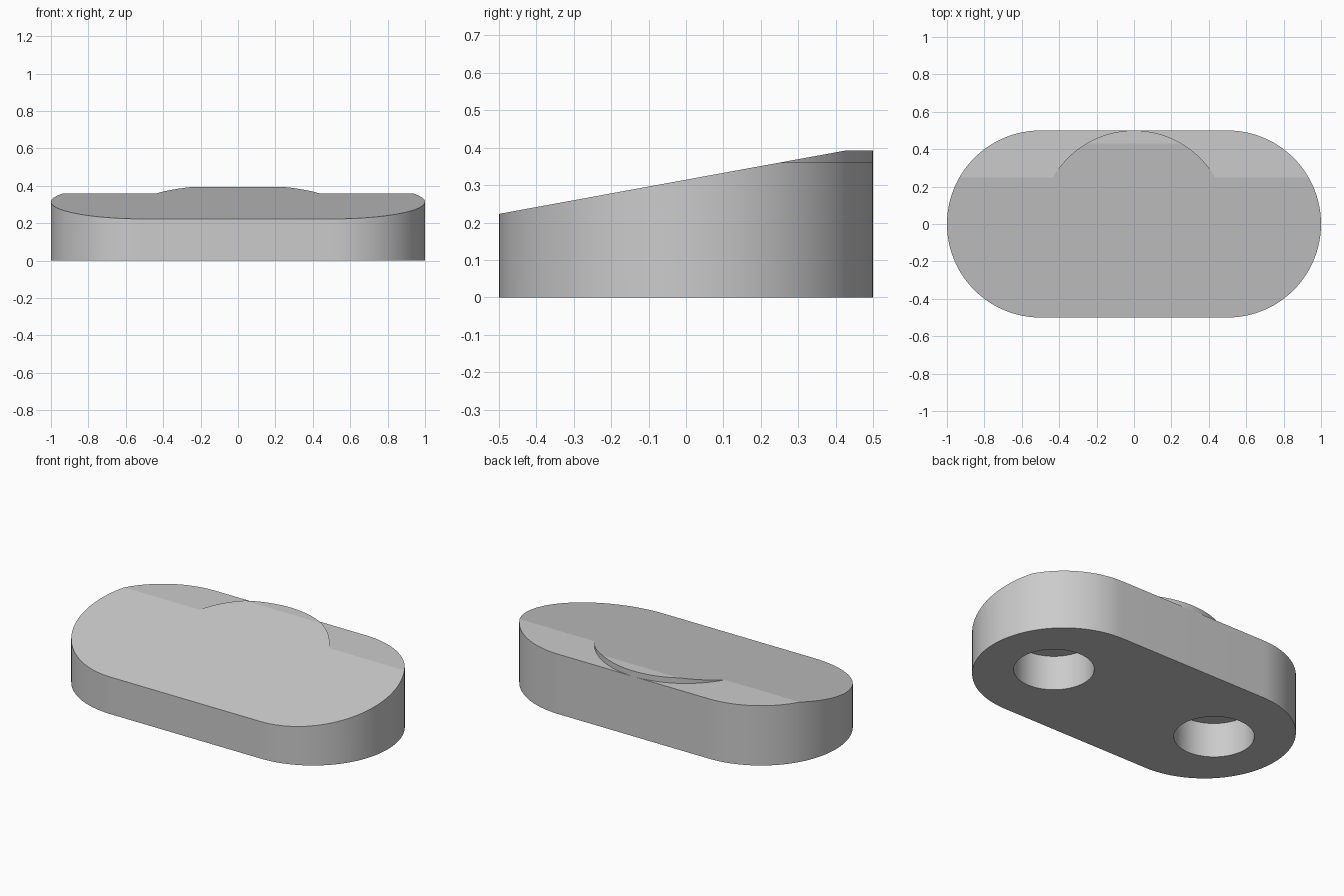
import bpy, bmesh, math
from mathutils import Vector

cube = bpy.data.objects.get("Cube")
if cube:
    bpy.data.objects.remove(cube, do_unlink=True)

# Main dimensions
RADIUS = 0.5
SHOULDER_Z = 0.36
CROWN_Z = 0.393
SLOPE = (0.393 - 0.223) / 0.93
SLOPE_POINT = Vector((0, -0.5, 0.223))
SLOPE_NORMAL = Vector((0, -SLOPE, 1)).normalized()

grey = bpy.data.materials.new("plain grey")
grey.use_nodes = True
color = (0.6, 0.6, 0.6, 1)
grey.diffuse_color = color
grey.node_tree.nodes["Principled BSDF"].inputs["Base Color"].default_value = color


def arc(cx, r, start, sweep, steps):
    return [(cx + r * math.cos(start + sweep * i / steps),
             r * math.sin(start + sweep * i / steps)) for i in range(steps + 1)]


def prism(name, outline, z0, z1, slope=False, open_bottom=False):
    """Extrude an outline upward and optionally trim it along the sloping top."""
    bm = bmesh.new()
    base = bm.faces.new([bm.verts.new((x, y, z0)) for x, y in outline])
    result = bmesh.ops.extrude_face_region(bm, geom=[base], use_keep_orig=True)
    verts = [v for v in result["geom"] if isinstance(v, bmesh.types.BMVert)]
    bmesh.ops.translate(bm, verts=verts, vec=(0, 0, z1 - z0))
    if slope:
        geom = bm.verts[:] + bm.edges[:] + bm.faces[:]
        bmesh.ops.bisect_plane(bm, geom=geom, dist=1e-6, plane_co=SLOPE_POINT,
                               plane_no=SLOPE_NORMAL, clear_outer=True)
        rim = [e for e in bm.edges if e.is_boundary]
        bmesh.ops.holes_fill(bm, edges=rim, sides=0)
    bmesh.ops.recalc_face_normals(bm, faces=bm.faces[:])
    if open_bottom:
        bottom = [f for f in bm.faces if f.normal.z < -0.99]
        bmesh.ops.delete(bm, geom=bottom, context='FACES')
    mesh = bpy.data.meshes.new(name)
    bm.to_mesh(mesh)
    bm.free()
    mesh.materials.append(grey)
    obj = bpy.data.objects.new(name, mesh)
    bpy.context.collection.objects.link(obj)
    return obj


def activate(obj):
    bpy.ops.object.select_all(action='DESELECT')
    obj.select_set(True)
    bpy.context.view_layer.objects.active = obj


# Rounded body with a wedge-shaped top and a level rear shoulder
outline = (arc(0.5, RADIUS, -math.pi / 2, math.pi, 48)
           + arc(-0.5, RADIUS, math.pi / 2, math.pi, 48))
body = prism("body", outline, 0, SHOULDER_Z, slope=True)

# Raised rear part of the central disc, continuing the slope
disc = arc(0, RADIUS, 0, math.tau, 96)[:-1]
crown = prism("raised_crown", disc, SHOULDER_Z, CROWN_Z, slope=True, open_bottom=True)

# Two blind round sockets in the underside
for side in (-1, 1):
    circle = arc(side * 0.57, 0.22, 0, math.tau, 64)[:-1]
    cutter = prism("socket_cutter", circle, -0.1, 0.21)
    cutter.hide_render = True
    cut = body.modifiers.new("socket", 'BOOLEAN')
    cut.operation = 'DIFFERENCE'
    cut.solver = 'EXACT'
    cut.object = cutter
    activate(body)
    bpy.ops.object.modifier_apply(modifier=cut.name)
    bpy.data.objects.remove(cutter, do_unlink=True)

# Smooth round walls, crisp edges
for obj in (body, crown):
    activate(obj)
    bpy.ops.object.shade_smooth_by_angle(angle=math.radians(8))
